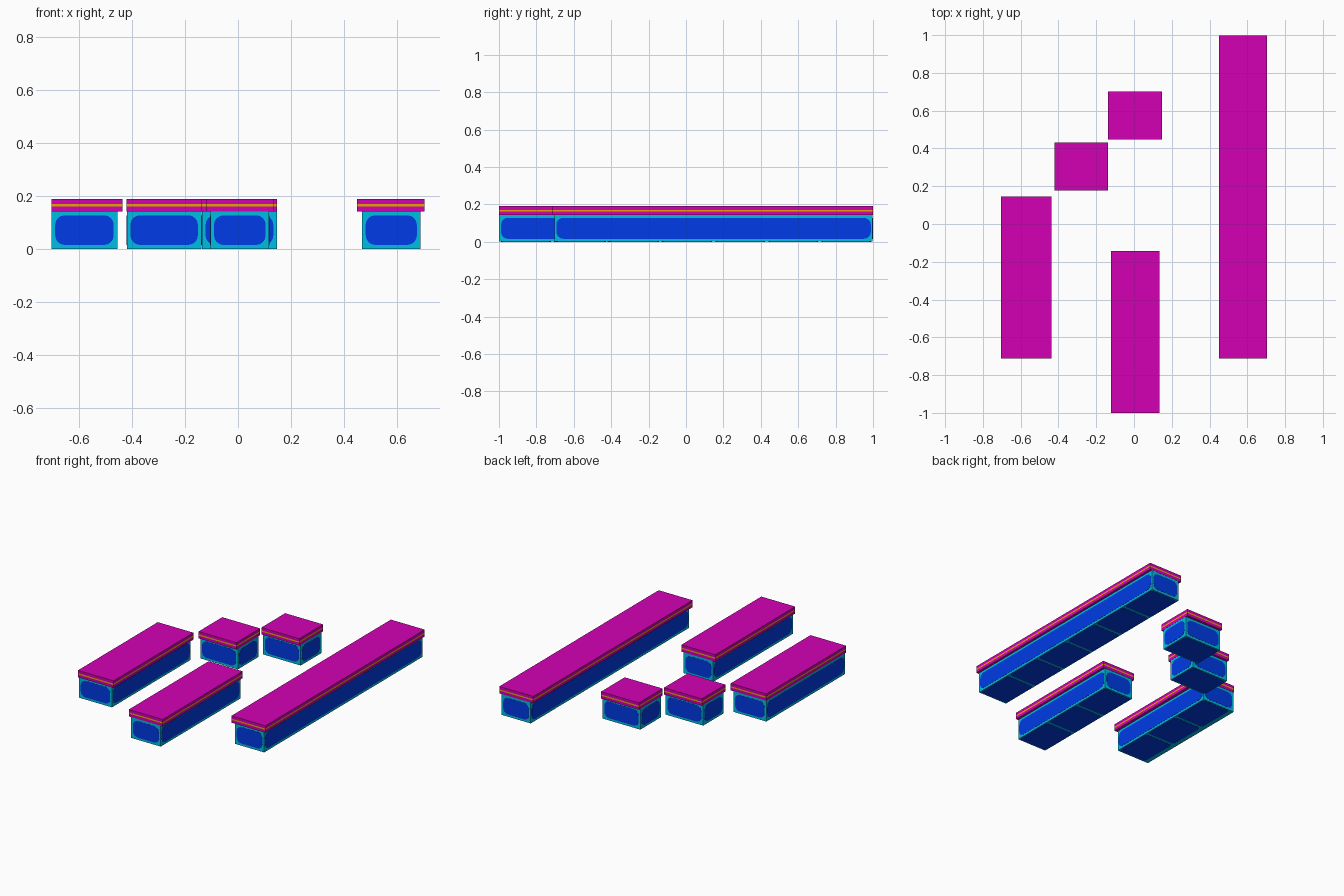
import bpy, bmesh, math
from mathutils import Vector

if "Cube" in bpy.data.objects:
    bpy.data.objects.remove(bpy.data.objects["Cube"])


def material(name, rgb):
    m = bpy.data.materials.new(name)
    m.diffuse_color = [(c / 255 / 12.92 if c < 11 else ((c / 255 + 0.055) / 1.055) ** 2.4)
                       for c in rgb] + [1]
    m.use_nodes = True
    m.node_tree.nodes["Principled BSDF"].inputs["Base Color"].default_value = m.diffuse_color
    return m


MAGENTA = material("magenta", (212, 0, 181))
ORANGE = material("orange", (240, 170, 0))
TEAL = material("teal", (0, 190, 228))
BLUE = material("blue", (0, 60, 236))

H_BODY, H_TOP = 0.143, 0.19
STRIPE = (0.162, 0.171)


def finish(bm, name, mats):
    bmesh.ops.recalc_face_normals(bm, faces=bm.faces)
    me = bpy.data.meshes.new(name)
    bm.to_mesh(me)
    bm.free()
    for m in mats:
        me.materials.append(m)
    ob = bpy.data.objects.new(name, me)
    bpy.context.collection.objects.link(ob)


def stacked_box(name, x0, x1, y0, y1, levels, mats, layer_mats):
    """Box with horizontal edge loops; each layer gets its own material."""
    bm = bmesh.new()
    rings = [[bm.verts.new((x, y, z)) for x, y in ((x0, y0), (x1, y0), (x1, y1), (x0, y1))]
             for z in levels]
    bm.faces.new(rings[0])
    bm.faces.new(rings[-1])
    for i, mi in enumerate(layer_mats):
        for k in range(4):
            j = (k + 1) % 4
            f = bm.faces.new((rings[i][k], rings[i][j], rings[i + 1][j], rings[i + 1][k]))
            f.material_index = mi
    finish(bm, name, mats)


def add_panel(bm, centre, u, v, w, h, r, t=0.001):
    """Thin rounded plate facing u x v."""
    c, u, v = Vector(centre), Vector(u), Vector(v)
    n = u.cross(v)
    pts = []
    for q, (sx, sy) in enumerate(((1, 1), (-1, 1), (-1, -1), (1, -1))):
        for s in range(5):
            a = math.pi / 2 * (q + s / 4)
            pts.append(c + u * (sx * (w / 2 - r) + r * math.cos(a))
                       + v * (sy * (h / 2 - r) + r * math.sin(a)))
    low = [bm.verts.new(p - n * t) for p in pts]
    top = [bm.verts.new(p + n * t) for p in pts]
    bm.faces.new(low[::-1])
    bm.faces.new(top)
    for i in range(len(pts)):
        j = (i + 1) % len(pts)
        bm.faces.new((low[i], low[j], top[j], top[i]))


def platform(name, cap, body, floor, cells):
    # striped cap
    stacked_box(name + "_cap", *cap, (H_BODY, *STRIPE, H_TOP), (MAGENTA, ORANGE), (0, 1, 0))
    # framed body, raised slightly so the floor panels show underneath
    stacked_box(name + "_body", *body, (0.001, H_BODY), (TEAL,), (0,))
    # blue panels on four sides and underneath
    x0, x1, y0, y1 = body
    cx, cy, cz = (x0 + x1) / 2, (y0 + y1) / 2, 0.072
    ph, m, r = 0.112, 0.027, 0.036
    my = 0.02 if y1 - y0 > 0.5 else m
    bm = bmesh.new()
    add_panel(bm, (cx, y0, cz), (1, 0, 0), (0, 0, 1), x1 - x0 - m, ph, r)
    add_panel(bm, (cx, y1, cz), (-1, 0, 0), (0, 0, 1), x1 - x0 - m, ph, r)
    add_panel(bm, (x1, cy, cz), (0, 1, 0), (0, 0, 1), y1 - y0 - my, ph, r)
    add_panel(bm, (x0, cy, cz), (0, -1, 0), (0, 0, 1), y1 - y0 - my, ph, r)
    fx0, fx1 = floor
    step = (y1 - y0) / cells
    for i in range(cells):
        add_panel(bm, ((fx0 + fx1) / 2, y0 + step * (i + 0.5), 0.001), (0, 1, 0), (1, 0, 0),
                  step - 0.018, fx1 - fx0 - 0.01, 0.018)
    finish(bm, name + "_panels", (BLUE,))


# long platforms: cap overhangs sideways; short ones: cap overhangs front and back
platform("right_platform", (0.45, 0.705, -0.713, 0.999), (0.469, 0.689, -0.703, 0.998),
         (0.469, 0.689), 6)
platform("left_platform", (-0.705, -0.437, -0.713, 0.145), (-0.704, -0.456, -0.703, 0.143),
         (-0.678, -0.456), 3)
platform("front_platform", (-0.121, 0.134, -1.0, -0.142), (-0.104, 0.118, -0.999, -0.144),
         (-0.104, 0.118), 3)
platform("middle_block", (-0.421, -0.137, 0.178, 0.432), (-0.42, -0.138, 0.195, 0.415),
         (-0.42, -0.138), 1)
platform("back_block", (-0.137, 0.148, 0.447, 0.702), (-0.136, 0.147, 0.464, 0.685),
         (-0.136, 0.147), 1)
